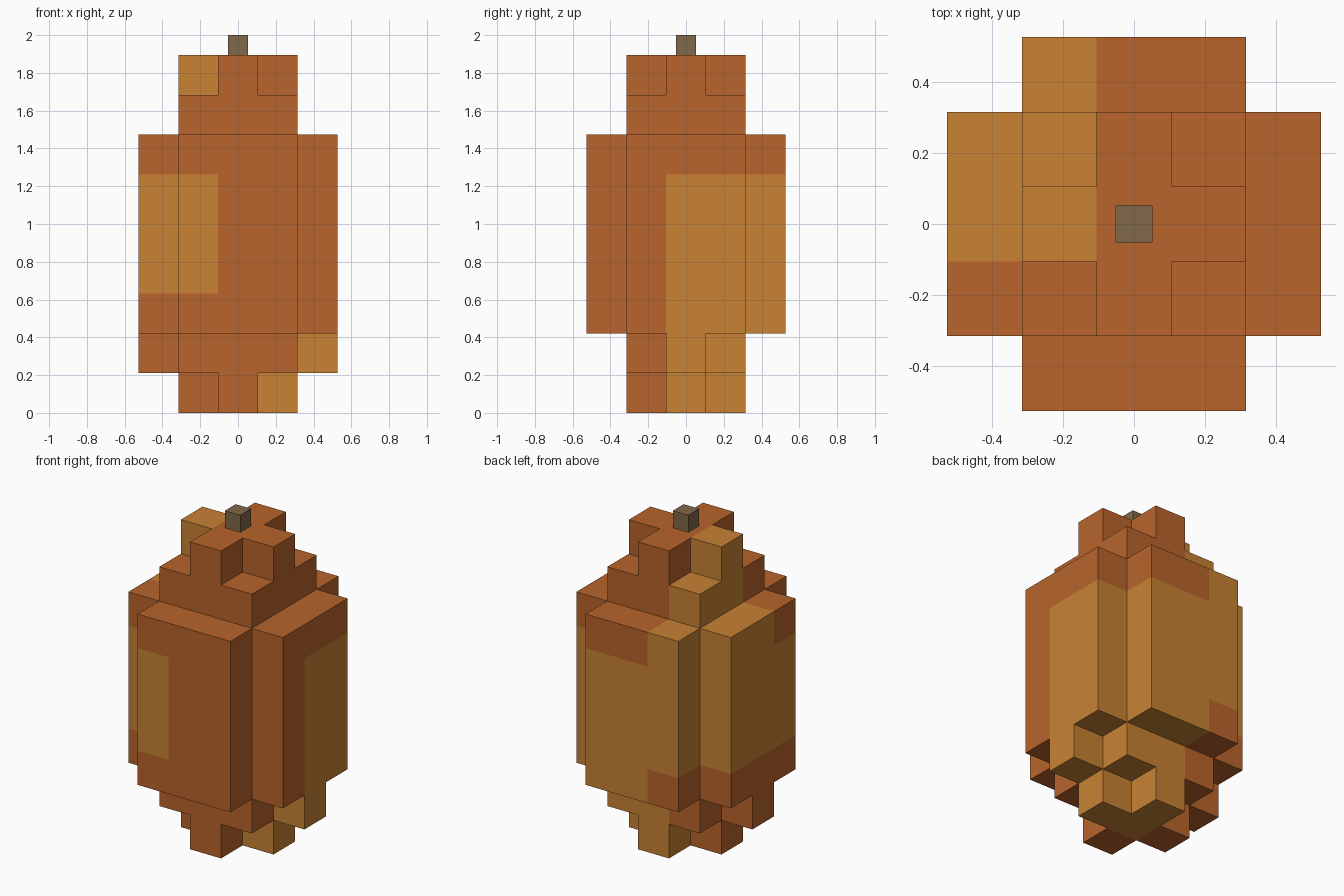
import bpy
import bmesh
from mathutils import Vector

if "Cube" in bpy.data.objects:
    bpy.data.objects.remove(bpy.data.objects["Cube"])

U = 2 / 9.5  # edge of one block


def material(name, color):
    m = bpy.data.materials.new(name)
    m.diffuse_color = (*color, 1)
    m.use_nodes = True
    m.node_tree.nodes["Principled BSDF"].inputs["Base Color"].default_value = m.diffuse_color
    return m


RUST = material("rust orange", (0.479, 0.127, 0.025))
AMBER = material("amber orange", (0.578, 0.223, 0.034))
BROWN = material("stem brown", (0.216, 0.138, 0.065))


# Block outlines, with i and j counted from the central axis
def plus(i, j):
    return abs(i) + abs(j) <= 1


def square(i, j):
    return max(abs(i), abs(j)) <= 1


def square_with_side_tabs(i, j):
    return square(i, j) or (abs(i) == 2 and j == 0)


def notched(i, j):
    return max(abs(i), abs(j)) <= 2 and abs(i) + abs(j) < 4


# Part name, outline, first layer, last layer
PARTS = [
    ("foot", plus, 0, 0),
    ("base", square_with_side_tabs, 1, 1),
    ("body", notched, 2, 6),
    ("shoulder", square, 7, 7),
    ("crown", plus, 8, 8),
]


def filled(i, j, k):
    return any(lo <= k <= hi and shape(i, j) for _, shape, lo, hi in PARTS)


def is_amber(i, j, k):
    """Amber patches wrap around the back and the sides."""
    if k <= 2:
        return i >= 0 and j >= 0
    if k <= 5:
        return i < 0 or j >= 0
    return i < 0 and j >= 0


def add_block_face(bm, center, axis, sign):
    n, a, b = Vector(), Vector(), Vector()
    n[axis] = sign / 2
    a[(axis + 1) % 3] = 0.5
    b[(axis + 2) % 3] = 0.5 * sign
    corners = [n - a - b, n + a - b, n + a + b, n - a + b]
    return bm.faces.new([bm.verts.new((center + c) * U) for c in corners])


def build_part(name, shape, lo, hi):
    bm = bmesh.new()
    for k in range(lo, hi + 1):
        for i in range(-2, 3):
            for j in range(-2, 3):
                if not shape(i, j):
                    continue
                # Only the outer skin of the stacked blocks is kept
                for axis in range(3):
                    for sign in (-1, 1):
                        near = [i, j, k]
                        near[axis] += sign
                        if not filled(*near):
                            f = add_block_face(bm, Vector((i, j, k + 0.5)), axis, sign)
                            f.material_index = int(is_amber(i, j, k))
    bmesh.ops.remove_doubles(bm, verts=bm.verts, dist=0.001)
    mesh = bpy.data.meshes.new(name)
    bm.to_mesh(mesh)
    bm.free()
    mesh.materials.append(RUST)
    mesh.materials.append(AMBER)
    bpy.context.collection.objects.link(bpy.data.objects.new(name, mesh))


for part in PARTS:
    build_part(*part)

# Stem: a half-size block on the crown
bpy.ops.mesh.primitive_cube_add(size=U / 2, location=(0, 0, 9.25 * U))
stem = bpy.context.object
stem.name = "stem"
stem.data.materials.append(BROWN)
